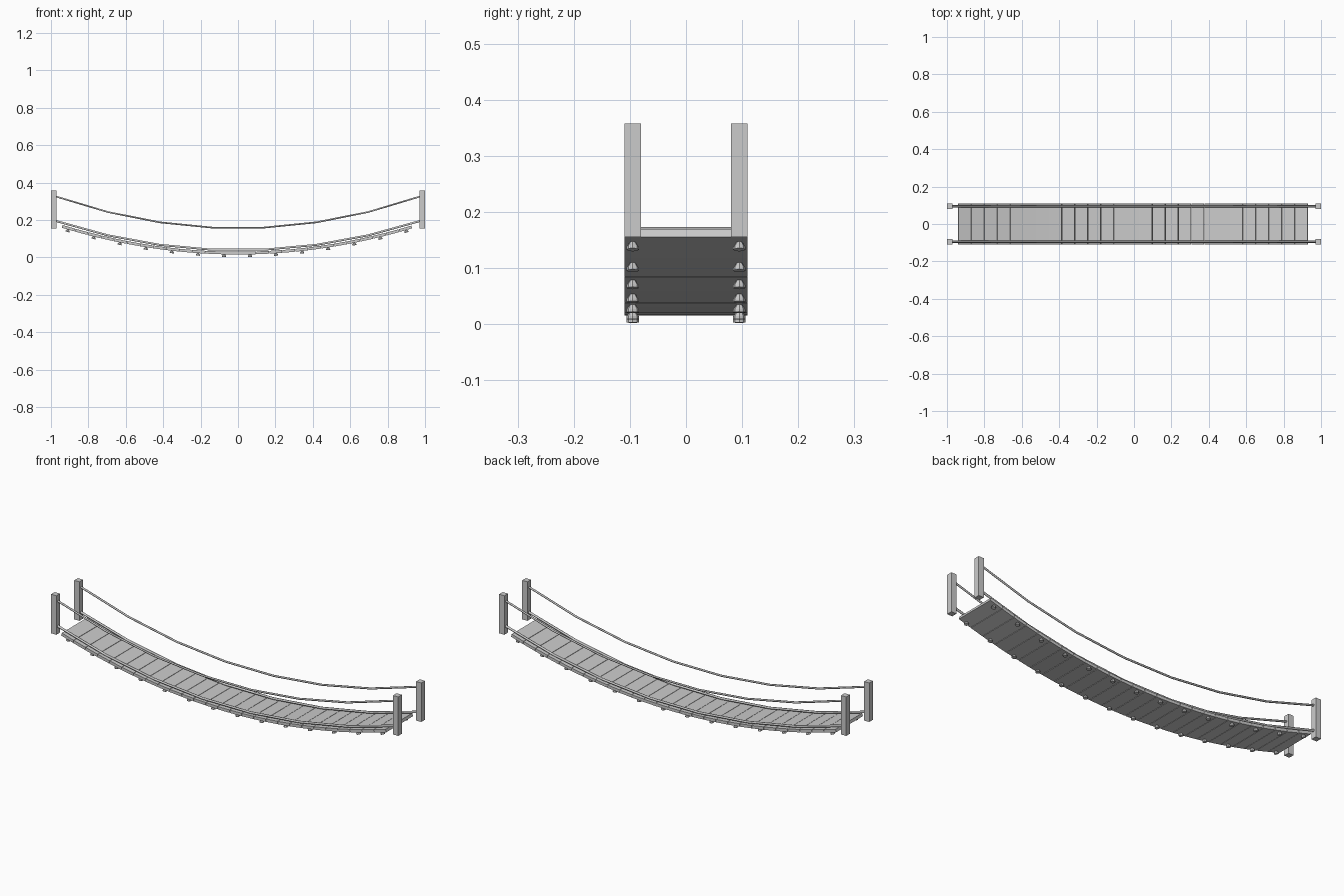
import bpy, math

if "Cube" in bpy.data.objects:
    bpy.data.objects.remove(bpy.data.objects["Cube"])

def deck_z(x):
    return 0.023 + 0.162 * x * x

def box(name, loc, size, tilt=0):
    bpy.ops.mesh.primitive_cube_add(size=1, location=loc, rotation=(0, tilt, 0))
    ob = bpy.context.object
    ob.name = name
    ob.scale = size
    return ob

def rope(name, y, low, rise, radius):
    # sagging rope in seven straight segments
    cu = bpy.data.curves.new(name, 'CURVE')
    cu.dimensions = '3D'
    cu.bevel_depth = radius
    cu.bevel_resolution = 1
    cu.use_fill_caps = True
    sp = cu.splines.new('POLY')
    sp.points.add(7)
    for i, p in enumerate(sp.points):
        t = -1 + 2 * i / 7
        p.co = (0.975 * t, y, low + rise * t * t, 1)
    ob = bpy.data.objects.new(name, cu)
    bpy.context.collection.objects.link(ob)

def cone(name, loc, r1, r2, depth, tilt):
    bpy.ops.mesh.primitive_cone_add(vertices=8, radius1=r1, radius2=r2, depth=depth,
                                    location=loc, rotation=(0, tilt, 0))
    bpy.context.object.name = name

# posts and ropes
for sy in (-1, 1):
    y = 0.095 * sy
    for sx in (-1, 1):
        box("post", (0.985 * sx, y, 0.2565), (0.03, 0.03, 0.203))
    rope("hand_rope", y, 0.156, 0.17, 0.005)
    rope("deck_rope", y, 0.038, 0.157, 0.006)

# planks, with a pair of fasteners under every second one
COUNT, START, PITCH = 27, -0.941, 0.0693
for i in range(COUNT):
    x = START + PITCH * (i + 0.5)
    slope = math.atan(0.324 * x)
    z = deck_z(x)
    box("plank", (x, 0, z), (PITCH / math.cos(slope) - 0.002, 0.22, 0.015), -slope)
    if i % 2 == 0:
        for y in (-0.095, 0.095):
            for r1, r2, h, d in ((0.011, 0.0055, 0.0085, 0.0118), (0.011, 0.011, 0.005, 0.0185)):
                loc = (x + d * math.sin(slope), y, z - d * math.cos(slope))
                cone("fastener", loc, r1, r2, h, -slope)
